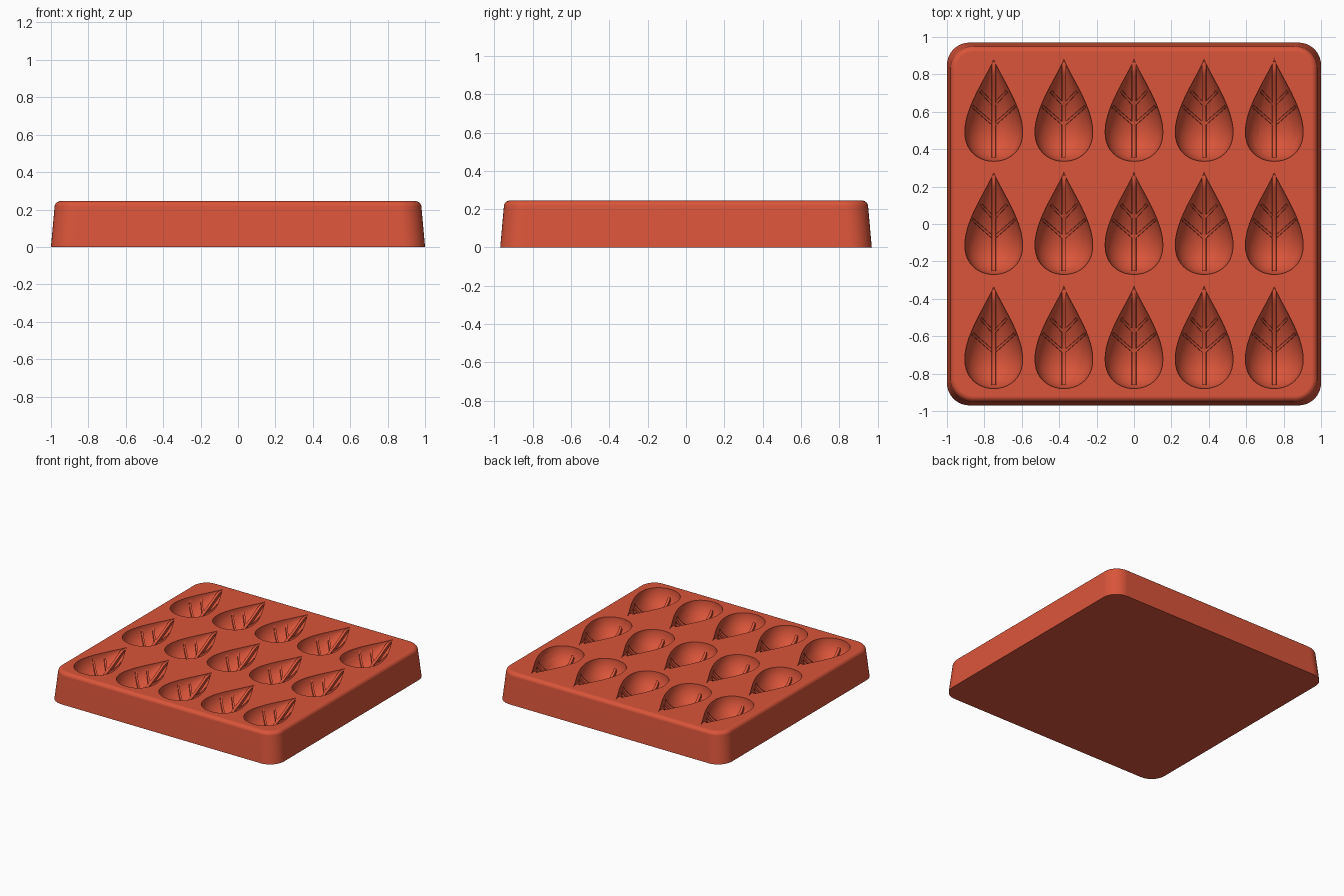
import bpy, bmesh, math
from mathutils import Vector

if "Cube" in bpy.data.objects:
    bpy.data.objects.remove(bpy.data.objects["Cube"], do_unlink=True)

HALF_X, HALF_Y, HEIGHT = 1.0, 0.97, 0.245
LEAF_LEN, LEAF_HALF, DEPTH = 0.55, 0.155, 1.0
COLUMNS = [-0.75, -0.375, 0, 0.375, 0.75]
ROWS = [-0.88, -0.27, 0.335]          # rounded end of each leaf

clay = bpy.data.materials.new("terracotta red")
clay.use_nodes = True
clay.diffuse_color = (0.70, 0.09, 0.042, 1)
clay.node_tree.nodes["Principled BSDF"].inputs["Base Color"].default_value = clay.diffuse_color


def make_object(name, bm):
    bmesh.ops.recalc_face_normals(bm, faces=bm.faces)
    mesh = bpy.data.meshes.new(name)
    bm.to_mesh(mesh)
    bm.free()
    mesh.materials.append(clay)
    obj = bpy.data.objects.new(name, mesh)
    bpy.context.collection.objects.link(obj)
    return obj


def smooth(obj, angle):
    bpy.ops.object.select_all(action='DESELECT')
    obj.select_set(True)
    bpy.context.view_layer.objects.active = obj
    bpy.ops.object.shade_smooth_by_angle(angle=math.radians(angle))


def leaf_radius(y):
    """Half width of the teardrop at distance y from its round end."""
    a = math.acos(max(-1, min(1, 2 * y / LEAF_LEN - 1)))
    return LEAF_HALF * math.sin(a) * math.sin(a / 2) ** 1.5 / 0.702


def floor_z(x, y):
    return HEIGHT - DEPTH * math.sqrt(max(0, leaf_radius(y) ** 2 - x * x))


# Tray block: tapered, with rounded corners and a soft top rim
bm = bmesh.new()
bmesh.ops.create_cube(bm, size=2)
for v in bm.verts:
    top = v.co.z > 0
    inset = 0.022 if top else 0
    v.co = Vector((v.co.x * (HALF_X - inset), v.co.y * (HALF_Y - inset), HEIGHT if top else 0))
upright = [e for e in bm.edges if abs(e.verts[0].co.z - e.verts[1].co.z) > 0.1]
bmesh.ops.bevel(bm, geom=upright, offset=0.12, segments=10, profile=0.5, affect='EDGES')
rim = [e for e in bm.edges if all(v.co.z > HEIGHT - 0.001 for v in e.verts)]
bmesh.ops.bevel(bm, geom=rim, offset=0.028, segments=5, profile=0.5, affect='EDGES')
tray = make_object("tray", bm)

# Teardrop cutters for the leaf cavities
bm = bmesh.new()
RINGS, SIDES = 28, 40
for cx in COLUMNS:
    for cy in ROWS:
        rings = []
        for i in range(1, RINGS):
            y = LEAF_LEN * (1 - math.cos(math.pi * i / RINGS)) / 2
            r = leaf_radius(y)
            rings.append([bm.verts.new((cx + r * math.cos(t), cy + y, HEIGHT + DEPTH * r * math.sin(t)))
                          for t in (math.tau * (k + 0.5) / SIDES for k in range(SIDES))])
        for a, b in zip(rings, rings[1:]):
            for k in range(SIDES):
                n = (k + 1) % SIDES
                bm.faces.new((a[k], a[n], b[n], b[k]))
        for ring, y in ((rings[0], 0), (rings[-1], LEAF_LEN)):
            pole = bm.verts.new((cx, cy + y, HEIGHT))
            for k in range(SIDES):
                bm.faces.new((ring[k], ring[(k + 1) % SIDES], pole))
cutter = make_object("cavity_cutter", bm)
cutter.hide_render = True

cut = tray.modifiers.new("cavities", 'BOOLEAN')
cut.operation, cut.solver, cut.object = 'DIFFERENCE', 'EXACT', cutter
smooth(tray, 35)
bpy.ops.object.modifier_apply(modifier=cut.name)
bpy.data.objects.remove(cutter, do_unlink=True)
smooth(tray, 35)
tray.modifiers.new("flat_top_shading", 'WEIGHTED_NORMAL').keep_sharp = True


def add_vein(bm, origin, start, end, half, rise, steps=16):
    """Raised strip that follows the cavity floor from start to end."""
    start, end = Vector(start), Vector(end)
    d = (end - start).normalized()
    side = Vector((-d.y, d.x)) * half
    last = None
    for i in range(steps + 1):
        p = start.lerp(end, i / steps)
        z = floor_z(p.x, p.y)
        top = min(z + rise, HEIGHT - 0.004)
        section = [bm.verts.new((origin[0] + p.x + s * side.x, origin[1] + p.y + s * side.y, h))
                   for s, h in ((-1, z - 0.02), (1, z - 0.02), (0.75, top), (-0.75, top))]
        if last:
            for k in range(4):
                n = (k + 1) % 4
                bm.faces.new((last[k], last[n], section[n], section[k]))
        if i in (0, steps):
            bm.faces.new(section)
        last = section


# Leaf veins: one midrib and two pairs of branches per cavity
bm = bmesh.new()
for cx in COLUMNS:
    for cy in ROWS:
        add_vein(bm, (cx, cy), (0, 0.02), (0, 0.53), 0.014, 0.025, 28)
        for s in (-1, 1):
            add_vein(bm, (cx, cy), (0, 0.195), (s * 0.115, 0.295), 0.009, 0.02)
            add_vein(bm, (cx, cy), (0, 0.30), (s * 0.07, 0.375), 0.009, 0.02)
veins = make_object("leaf_veins", bm)
smooth(veins, 35)
